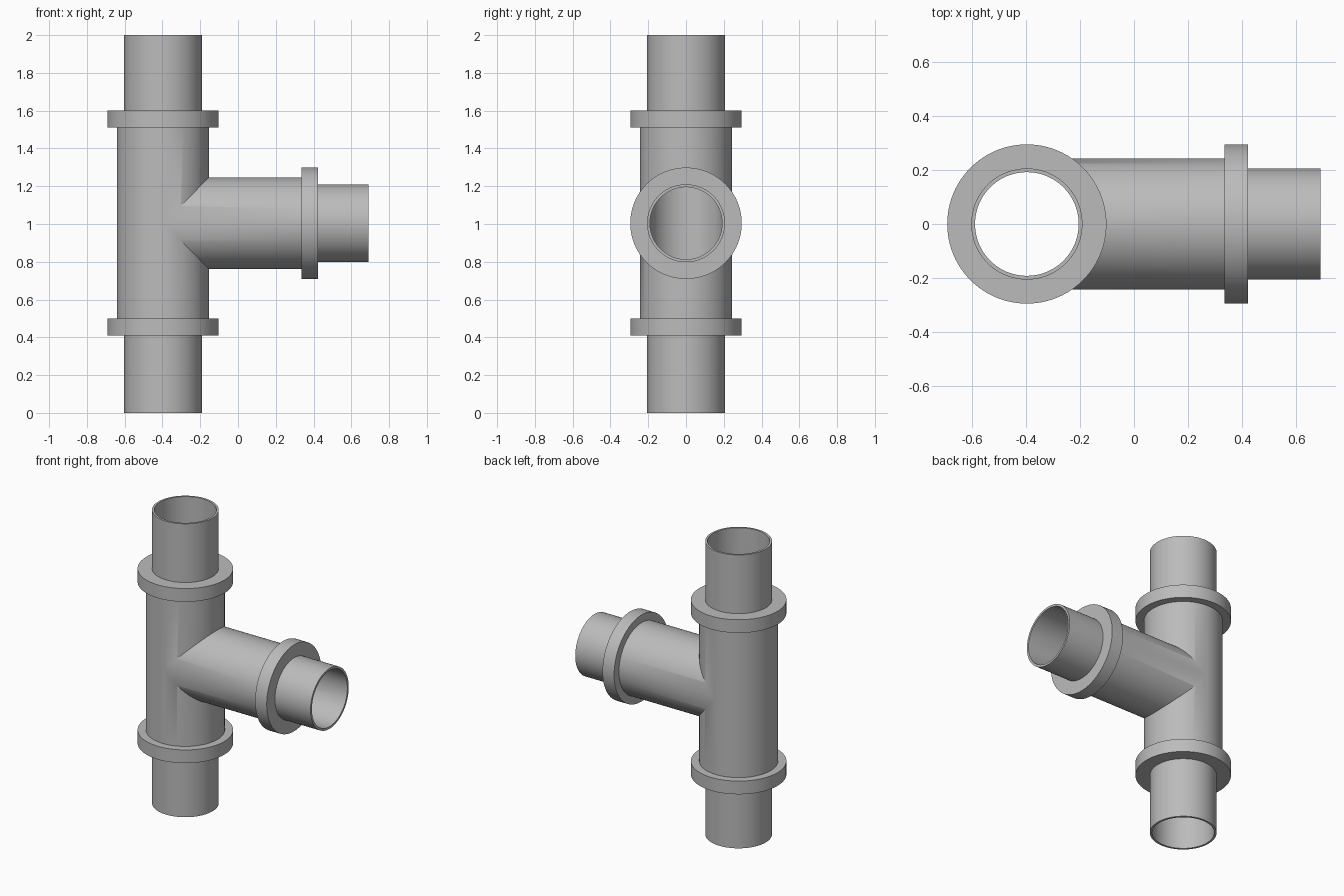
import bpy, bmesh, math
from mathutils import Matrix

if "Cube" in bpy.data.objects:
    bpy.data.objects.remove(bpy.data.objects["Cube"])

SIDES = 96
AXIS_X, BRANCH_Z = -0.397, 1.004

grey = bpy.data.materials.new("pipe grey")
grey.diffuse_color = (0.5, 0.5, 0.5, 1)
grey.use_nodes = True
grey.node_tree.nodes["Principled BSDF"].inputs["Base Color"].default_value = grey.diffuse_color


def turned(name, profile, matrix):
    """Closed solid of revolution from (radius, height) points, bottom to top."""
    bm = bmesh.new()
    rings = [[bm.verts.new((r * math.cos(2 * math.pi * i / SIDES),
                            r * math.sin(2 * math.pi * i / SIDES), z))
              for i in range(SIDES)] for r, z in profile]
    for a, b in zip(rings, rings[1:]):
        for i in range(SIDES):
            j = (i + 1) % SIDES
            bm.faces.new((a[i], a[j], b[j], b[i]))
    bm.faces.new(rings[0][::-1])
    bm.faces.new(rings[-1])
    bm.transform(matrix)
    bmesh.ops.recalc_face_normals(bm, faces=bm.faces)
    mesh = bpy.data.meshes.new(name)
    bm.to_mesh(mesh)
    bm.free()
    mesh.materials.append(grey)
    obj = bpy.data.objects.new(name, mesh)
    bpy.context.collection.objects.link(obj)
    return obj


def combine(target, tool, operation):
    """Apply a boolean and discard the tool object."""
    mod = target.modifiers.new(operation.lower(), 'BOOLEAN')
    mod.operation, mod.object, mod.solver = operation, tool, 'EXACT'
    bpy.context.view_layer.objects.active = target
    bpy.ops.object.modifier_apply(modifier=mod.name)
    bpy.data.objects.remove(tool)


upright = Matrix.Translation((AXIS_X, 0, 0))
sideways = Matrix.Translation((AXIS_X, 0, BRANCH_Z)) @ Matrix.Rotation(math.pi / 2, 4, 'Y')

# Main run: pipe stub, flange, sleeve, flange, pipe stub
tee = turned("pipe_tee", [
    (0.206, 0), (0.206, 0.41), (0.295, 0.41), (0.295, 0.5), (0.2435, 0.5),
    (0.2435, 1.51), (0.295, 1.51), (0.295, 1.6), (0.206, 1.6), (0.206, 2)], upright)

# Side branch: sleeve, flange, pipe stub (heights measured from the main axis)
branch = turned("branch", [
    (0.2425, 0), (0.2425, 0.733), (0.295, 0.733), (0.295, 0.82),
    (0.206, 0.82), (0.206, 1.088)], sideways)
combine(tee, branch, 'UNION')

# Bores through both runs
combine(tee, turned("main_bore", [(0.192, -0.1), (0.192, 2.1)], upright), 'DIFFERENCE')
combine(tee, turned("branch_bore", [(0.191, 0), (0.191, 1.2)], sideways), 'DIFFERENCE')

# Smooth walls, sharp rims
bpy.ops.object.select_all(action='DESELECT')
tee.select_set(True)
bpy.context.view_layer.objects.active = tee
bpy.ops.object.shade_smooth_by_angle(angle=math.radians(30))
